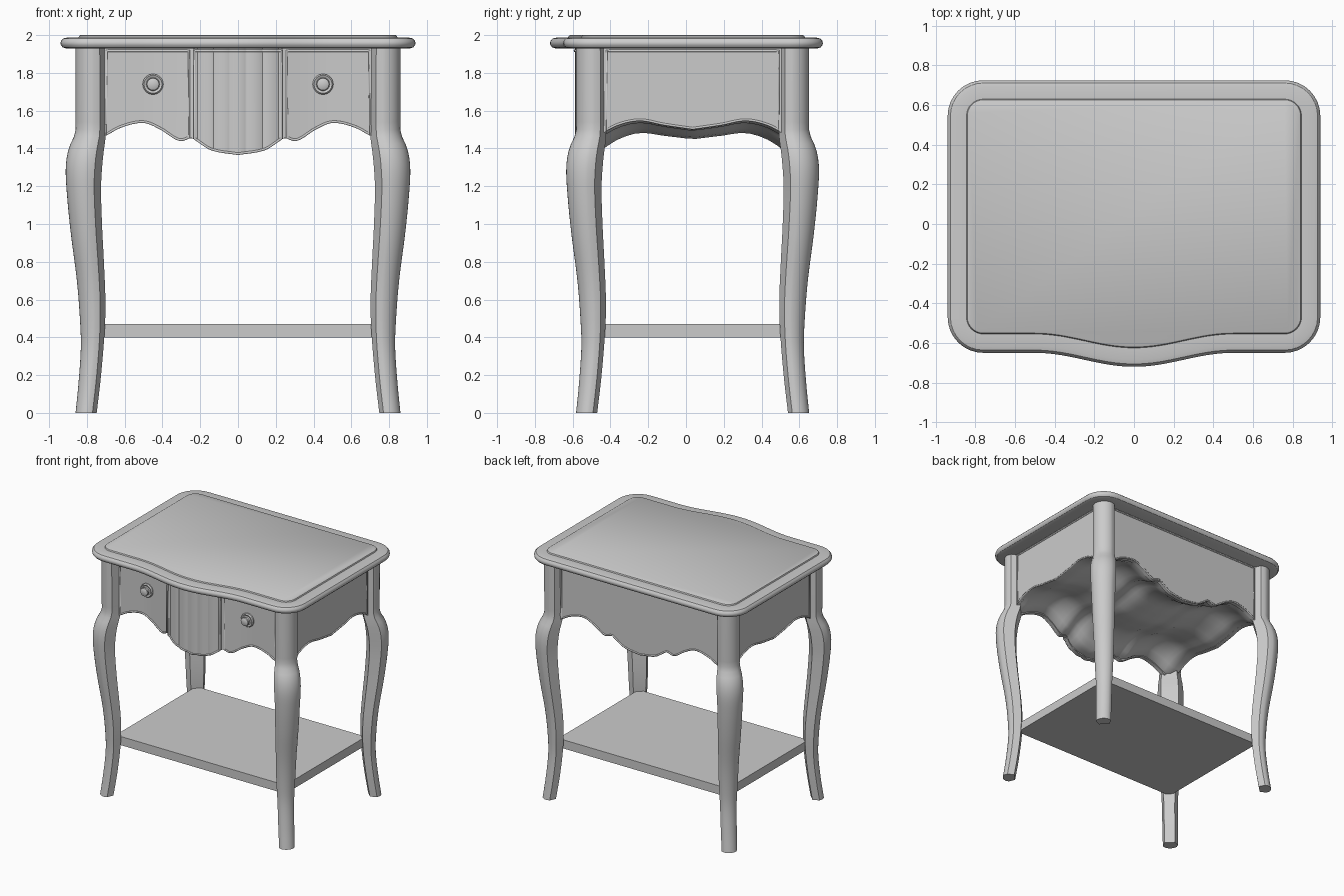
import bpy, bmesh, math

if "Cube" in bpy.data.objects:
    bpy.data.objects.remove(bpy.data.objects["Cube"])

grey = bpy.data.materials.new("warm_grey_paint")
grey.use_nodes = True
grey.diffuse_color = (0.6, 0.6, 0.6, 1)
grey.node_tree.nodes["Principled BSDF"].inputs["Base Color"].default_value = (0.6, 0.6, 0.6, 1)

MID_Y = 0.035   # centre of the leg frame


def add(name, data):
    ob = bpy.data.objects.new(name, data)
    data.materials.append(grey)
    bpy.context.collection.objects.link(ob)
    return ob


def loft(name, rings):
    """Skin closed rings of equal length and cap both ends."""
    bm = bmesh.new()
    rows = [[bm.verts.new(p) for p in ring] for ring in rings]
    n = len(rows[0])
    for a, b in zip(rows, rows[1:]):
        for i in range(n):
            j = (i + 1) % n
            bm.faces.new((a[i], a[j], b[j], b[i]))
    bm.faces.new(rows[0])
    bm.faces.new(rows[-1])
    bmesh.ops.recalc_face_normals(bm, faces=bm.faces)
    me = bpy.data.meshes.new(name)
    bm.to_mesh(me)
    bm.free()
    return add(name, me)


def bead(name, pts, radius=0.007):
    """Thin round moulding along a closed path."""
    cu = bpy.data.curves.new(name, "CURVE")
    cu.dimensions = "3D"
    cu.bevel_depth = radius
    cu.bevel_resolution = 1
    sp = cu.splines.new("POLY")
    sp.points.add(len(pts) - 1)
    for p, co in zip(sp.points, pts):
        p.co = (*co, 1)
    sp.use_cyclic_u = True
    return add(name, cu)


def smooth(keys, t):
    """Smooth curve through (t, value) keys."""
    t = min(max(t, keys[0][0]), keys[-1][0])
    k = 0
    while k < len(keys) - 2 and t > keys[k + 1][0]:
        k += 1

    def slope(i):
        a, b = keys[max(i - 1, 0)], keys[min(i + 1, len(keys) - 1)]
        return (b[1] - a[1]) / (b[0] - a[0])
    (t0, v0), (t1, v1) = keys[k], keys[k + 1]
    h = t1 - t0
    s = (t - t0) / h
    return ((2*s**3 - 3*s**2 + 1) * v0 + (s**3 - 2*s**2 + s) * h * slope(k)
            + (3*s**2 - 2*s**3) * v1 + (s**3 - s**2) * h * slope(k + 1))


def span(a, b, n):
    return [a + (b - a) * i / n for i in range(n + 1)]


# Shared shapes: front bow and the scalloped lower edges
def bow(x):
    return 0.035 * (1 + math.cos(math.pi * x / 0.5)) if abs(x) < 0.5 else 0


FRONT = [(0, 1.365), (.14, 1.39), (.22, 1.44), (.245, 1.455), (.31, 1.44), (.41, 1.50),
         (.5, 1.535), (.62, 1.51), (.72, 1.455)]
SIDE = [(0, 1.50), (.15, 1.522), (.28, 1.545), (.4, 1.52), (.5, 1.465)]


def front_edge(x):
    return smooth(FRONT, abs(x))


def side_edge(y):
    return smooth(SIDE, abs(y - MID_Y))


# Table top: lofted bullnose slab with a raised centre field
def outline(inset, z):
    hx, back, front, r = 0.94 - inset, 0.725 - inset, -0.65 + inset, 0.18 - inset
    pts = [(x, front - bow(x), z) for x in span(-0.6, 0.6, 40)]
    for cx, cy, start in ((hx - r, front + r, -90), (hx - r, back - r, 0),
                          (r - hx, back - r, 90), (r - hx, front + r, 180)):
        for a in span(start, start + 90, 8):
            a = math.radians(a)
            pts.append((cx + r * math.cos(a), cy + r * math.sin(a), z))
    return pts


loft("table_top", [outline(d, z) for d, z in (
    (.035, 1.928), (.012, 1.935), (.002, 1.947), (0, 1.958), (.003, 1.970), (.014, 1.982),
    (.035, 1.987), (.095, 1.987), (.099, 1.996), (.106, 2.0))])

# Cabriole legs: rounded outside, flat diagonal inside
OUTER = [(0, .86), (.15, .845), (.35, .832), (.5, .837), (.7, .853), (.95, .885),
         (1.15, .905), (1.3, .912), (1.4, .896), (1.48, .862), (1.53, .86), (1.93, .86)]
INNER = [(0, .748), (.2, .725), (.45, .705), (.6, .702), (.8, .71), (1, .72),
         (1.2, .725), (1.35, .715), (1.48, .70), (1.93, .70)]
SECTION = [(0, .5), (.2, .93)] + [
    (.4 + .6 * math.sin(a), .4 + .6 * math.cos(a)) for a in span(0, math.pi / 2, 10)
] + [(.93, .2), (.5, 0)]


def leg(name, sx, sy):
    rings = []
    for z in span(0, 1.5, 40) + [1.54, 1.93]:
        o, i = smooth(OUTER, z), smooth(INNER, z)
        rings.append([(sx * (i + u * (o - i)), MID_Y + sy * (i + v * (o - i) - 0.243), z)
                      for u, v in SECTION])
    loft(name, rings)


for sx, xn in ((1, "left"), (-1, "right")):
    for sy, yn in ((-1, "front"), (1, "back")):
        leg(f"{yn}_{xn}_leg", sx, sy)


# Apron panels: vertical boards with scalloped lower edge and bead frame
def panel(name, ts, place, edge, inset=0.0):
    """place(t, depth) gives x, y; depth is measured inwards."""
    top = 1.935
    rings = []
    for t in ts:
        f, b, z = place(t, 0), place(t, 0.03), edge(t)
        rings.append([(*f, top), (*f, z), (*b, z), (*b, top)])
    loft(name, rings)
    ft = [t for t in ts if ts[0] + inset <= t <= ts[-1] - inset]
    bead(name + "_bead", [(*place(t, 0), edge(t) + 0.006) for t in ft]
         + [(*place(t, 0), 1.917) for t in reversed(ft)])


def drawer_face(x, d):
    return x, -0.515 - 0.8 * bow(x) + d


def reeded_face(x, d):
    reed = abs(math.sin(math.pi * (x + 0.215) / 0.086))
    return x, -0.524 - 0.8 * bow(x) - 0.008 * reed ** 0.7 + d


panel("right_drawer_front", span(-0.72, -0.235, 40), drawer_face, front_edge, 0.02)
panel("left_drawer_front", span(0.235, 0.72, 40), drawer_face, front_edge, 0.02)
panel("reeded_centre", span(-0.23, 0.23, 92), reeded_face, front_edge)
panel("back_apron", span(-0.72, 0.72, 72), lambda t, d: (t, 0.595 - d), front_edge, 0.02)
for s, n in ((1, "left"), (-1, "right")):
    panel(n + "_apron", span(-0.46, 0.53, 50),
          lambda t, d: (s * (0.81 - d), t), side_edge, 0.025)

# Wavy underside between the aprons
rings = []
for x in span(-0.79, 0.79, 48):
    front_y, back_y = -0.5 - 0.8 * bow(x), 0.575
    row = []
    for y in span(front_y, back_y, 24):
        v = min(abs(y - MID_Y) / 0.53, 1)
        z = side_edge(y) + (0.6 + 0.4 * v * v) * (front_edge(x) - 1.465) + 0.008
        row.append((x, y, z))
    rings.append(row + [(x, back_y, 1.62), (x, front_y, 1.62)])
loft("underside", rings)

# Drawer knobs: turned rosette and button
for s, n in ((1, "left"), (-1, "right")):
    x0, y0 = drawer_face(s * 0.45, 0)
    loft(n + "_knob", [
        [(x0 + r * math.cos(a), y0 - d, 1.74 + r * math.sin(a))
         for a in span(0, math.tau * 15 / 16, 15)]
        for r, d in ((.055, -.01), (.055, .01), (.048, .018), (.036, .012), (.026, .016),
                     (.026, .028), (.034, .036), (.032, .046), (.02, .052))])

# Lower shelf
hx, hy = 0.76, 0.515
loft("shelf", [[(sx * hx, MID_Y + sy * hy, z)
                for sx, sy in ((-1, -1), (1, -1), (1, 1), (-1, 1))] for z in (0.40, 0.47)])

# Smooth shading with crisp corners
bpy.ops.object.select_all(action="DESELECT")
for ob in bpy.context.scene.objects:
    if ob.type == "MESH":
        ob.select_set(True)
        bpy.context.view_layer.objects.active = ob
bpy.ops.object.shade_smooth_by_angle(angle=math.radians(32))
